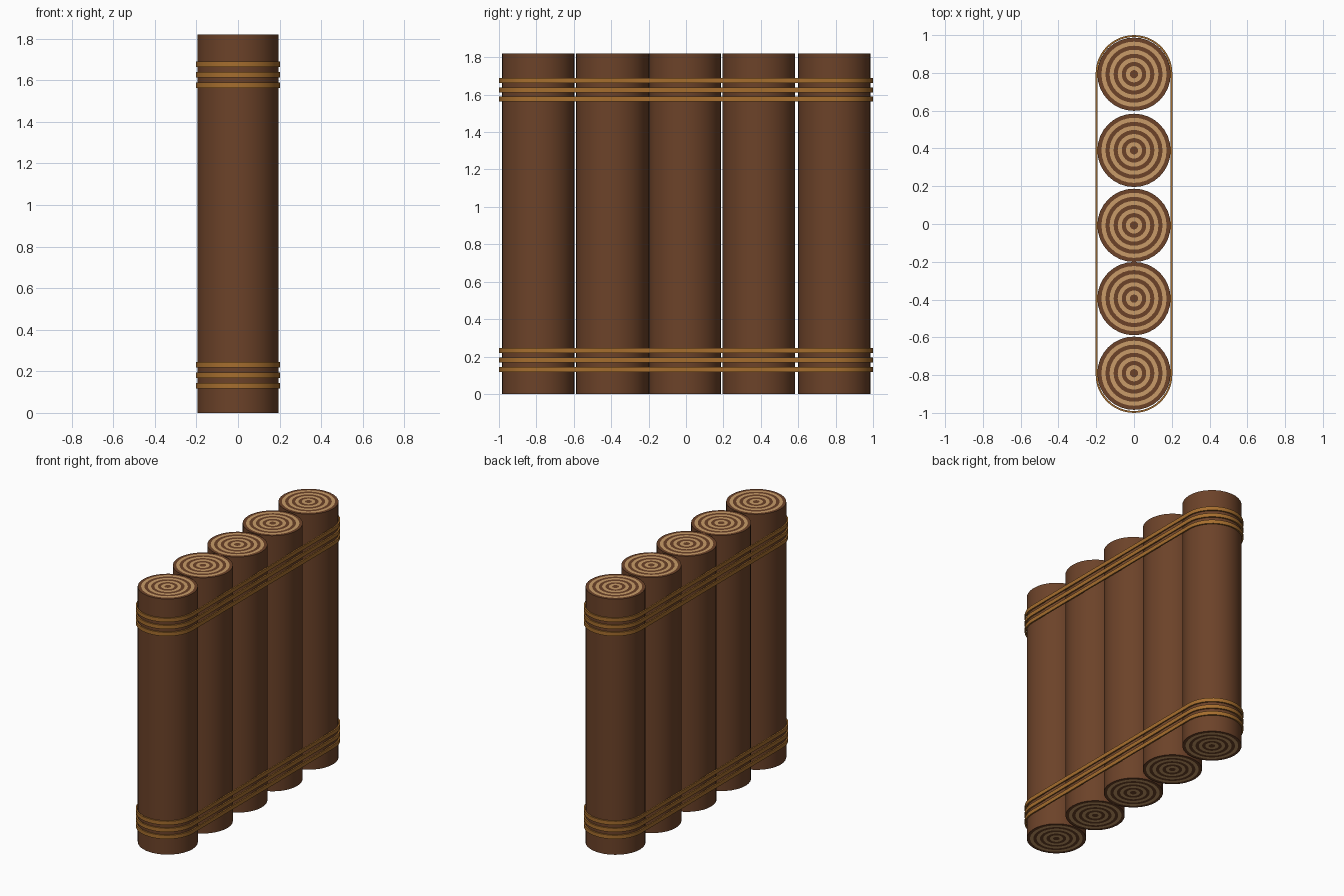
import bpy, bmesh, math

if "Cube" in bpy.data.objects:
    bpy.data.objects.remove(bpy.data.objects["Cube"])

def material(name, rgb):
    m = bpy.data.materials.new(name)
    m.diffuse_color = (*rgb, 1)
    m.use_nodes = True
    m.node_tree.nodes["Principled BSDF"].inputs["Base Color"].default_value = m.diffuse_color
    return m

BARK = material("bark", (0.15, 0.055, 0.022))
WOOD = material("cut_wood", (0.58, 0.33, 0.14))
ROPE = material("rope", (0.38, 0.155, 0.027))

def finish(name, bm, mats):
    bmesh.ops.recalc_face_normals(bm, faces=bm.faces)
    me = bpy.data.meshes.new(name)
    bm.to_mesh(me)
    bm.free()
    for m in mats:
        me.materials.append(m)
    ob = bpy.data.objects.new(name, me)
    bpy.context.collection.objects.link(ob)
    bpy.ops.object.select_all(action='DESELECT')
    ob.select_set(True)
    bpy.context.view_layer.objects.active = ob
    bpy.ops.object.shade_smooth_by_angle(angle=math.radians(30))

def bridge(bm, a, b, mat=0):
    n = len(a)
    for i in range(n):
        bm.faces.new((a[i], a[(i + 1) % n], b[(i + 1) % n], b[i])).material_index = mat

SEG, R, H, RINGS = 32, 0.194, 1.82, 9

# log: bark cylinder whose ends carry concentric growth rings
def log(name, y):
    bm = bmesh.new()
    def circle(r, z):
        return [bm.verts.new((r * math.cos(2 * math.pi * i / SEG),
                              y + r * math.sin(2 * math.pi * i / SEG), z)) for i in range(SEG)]
    outer = []
    for z in (0, H):
        loops = [circle(R * k / RINGS, z) for k in range(RINGS, 0, -1)]
        outer.append(loops[0])
        for k in range(RINGS - 1):
            bridge(bm, loops[k], loops[k + 1], k % 2)
        bm.faces.new(loops[-1]).material_index = 0
    bridge(bm, outer[0], outer[1])
    finish(name, bm, [BARK, WOOD])

# rope band: thin stadium-shaped loop around the whole row
def rope(name, z, h=0.027, r_in=0.193, r_out=0.203, c=0.797):
    bm = bmesh.new()
    def loop(r, z):
        pts = []
        for s in (1, -1):
            for i in range(25):
                a = math.pi * i / 24
                pts.append(bm.verts.new((s * r * math.cos(a), s * (c + r * math.sin(a)), z)))
        return pts
    lo, hi = z - h / 2, z + h / 2
    loops = [loop(r_in, lo), loop(r_out, lo), loop(r_out, hi), loop(r_in, hi)]
    for i in range(4):
        bridge(bm, loops[i], loops[(i + 1) % 4])
    finish(name, bm, [ROPE])

for i, y in enumerate((-0.79, -0.395, -0.007, 0.39, 0.793)):
    log(f"log_{i + 1}", y)
for part, base in (("lower", 0.131), ("upper", 1.576)):
    for i in range(3):
        rope(f"{part}_rope_{i + 1}", base + 0.05 * i)
